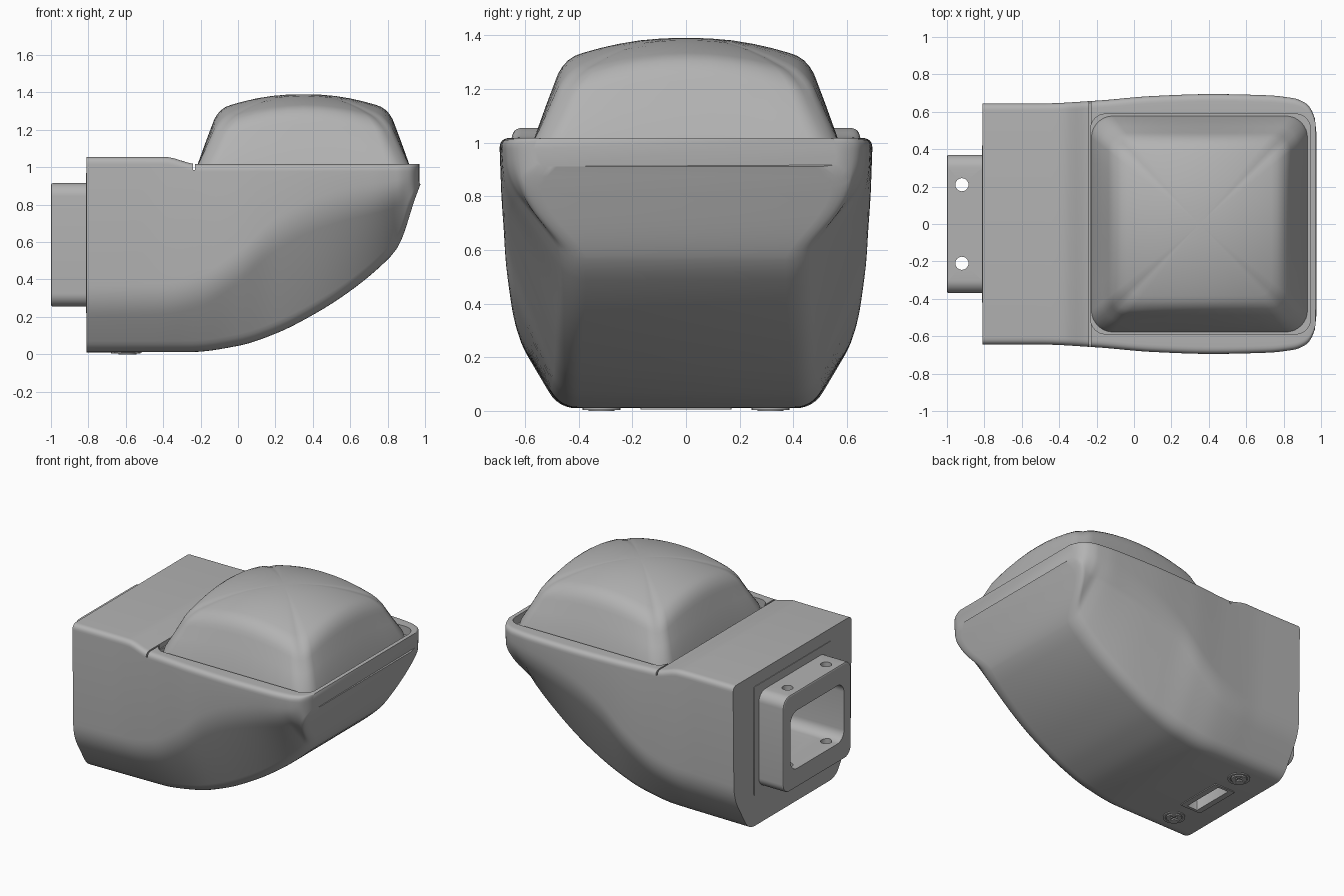
import bpy, bmesh, math
from mathutils import Vector, Matrix

cube = bpy.data.objects.get("Cube")
if cube:
    bpy.data.objects.remove(cube, do_unlink=True)

grey = bpy.data.materials.new("satin_grey")
grey.use_nodes = True
grey.diffuse_color = (0.45, 0.45, 0.45, 1)
grey.node_tree.nodes["Principled BSDF"].inputs["Base Color"].default_value = grey.diffuse_color


def curve(keys, x):
    """Monotone cubic through (x, value) keys."""
    d = [(b[1] - a[1]) / (b[0] - a[0]) for a, b in zip(keys, keys[1:])]
    m = [d[0]] + [2 * a * b / (a + b) if a * b > 0 else 0 for a, b in zip(d, d[1:])] + [d[-1]]
    if x <= keys[0][0]:
        return keys[0][1]
    for i, (a, b) in enumerate(zip(keys, keys[1:])):
        if x <= b[0]:
            h = b[0] - a[0]
            t = (x - a[0]) / h
            return (a[1] * (1 + 2 * t) * (1 - t) ** 2 + h * m[i] * t * (1 - t) ** 2
                    + b[1] * t * t * (3 - 2 * t) + h * m[i + 1] * t * t * (t - 1))
    return keys[-1][1]


def fillet(prev, corner, nxt, r, n=6):
    """Points of a soft corner."""
    p, c, q = Vector(prev), Vector(corner), Vector(nxt)
    a = c + (p - c).normalized() * min(r, (p - c).length * 0.45)
    b = c + (q - c).normalized() * min(r, (q - c).length * 0.45)
    return [a * (1 - t) ** 2 + c * 2 * t * (1 - t) + b * t * t for t in (i / n for i in range(n + 1))]


def round_rect(w, h, r, n=8):
    """Centred rounded rectangle, half sizes w and h."""
    pts = []
    for k, (sx, sy) in enumerate(((1, 1), (-1, 1), (-1, -1), (1, -1))):
        for i in range(n + 1):
            a = (k + i / n) * math.pi / 2
            pts.append((sx * (w - r) + r * math.cos(a), sy * (h - r) + r * math.sin(a)))
    return pts


def loft(name, rings, angle=35):
    """Closed solid through rings of equal point count."""
    bm = bmesh.new()
    rows = [[bm.verts.new(p) for p in ring] for ring in rings]
    n = len(rows[0])
    for a, b in zip(rows, rows[1:]):
        for i in range(n):
            bm.faces.new((a[i], a[(i + 1) % n], b[(i + 1) % n], b[i]))
    bm.faces.new(rows[0])
    bm.faces.new(rows[-1])
    bmesh.ops.recalc_face_normals(bm, faces=bm.faces)
    me = bpy.data.meshes.new(name)
    bm.to_mesh(me)
    bm.free()
    me.materials.append(grey)
    ob = bpy.data.objects.new(name, me)
    bpy.context.collection.objects.link(ob)
    smooth(ob, angle)
    return ob


def activate(ob):
    bpy.ops.object.select_all(action='DESELECT')
    ob.select_set(True)
    bpy.context.view_layer.objects.active = ob


def smooth(ob, angle):
    activate(ob)
    bpy.ops.object.shade_smooth_by_angle(angle=math.radians(angle))


def prism(name, outline, axis, centre, lo, hi):
    """Extrude an outline along x or z."""
    u, v = centre
    place = (lambda a, b, t: (t, u + a, v + b)) if axis == 'x' else (lambda a, b, t: (u + a, v + b, t))
    return loft(name, [[place(a, b, t) for a, b in outline] for t in (lo, hi)])


def disc(r, n=32):
    return [(r * math.cos(2 * math.pi * i / n), r * math.sin(2 * math.pi * i / n)) for i in range(n)]


def cut(ob, cutters, angle=35):
    """Subtract the cutters, then remove them."""
    for c in cutters:
        mod = ob.modifiers.new("cut", 'BOOLEAN')
        mod.object, mod.operation, mod.solver = c, 'DIFFERENCE', 'EXACT'
        activate(ob)
        bpy.ops.object.modifier_apply(modifier=mod.name)
        bpy.data.objects.remove(c, do_unlink=True)
    smooth(ob, angle)


# Body: cross-sections swept from the flat rear to the bowed nose
BACK = -0.81
top_z = [(-0.81, 1.055), (-0.39, 1.055), (-0.22, 1.017), (1, 1.017)]
half_width = [(-0.81, .645), (-0.5, .645), (-0.2, .66), (0.1, .685), (0.42, .696), (0.75, .69),
              (0.9, .675), (0.96, .65), (0.985, .62), (1, .57)]
crease_z = [(-0.81, .28), (-0.4, .29), (-0.2, .335), (0, .46), (0.2, .635), (0.4, .74),
            (0.6, .80), (0.9, .86), (1, .93)]
belly_z = [(-0.81, .01), (-0.25, .012), (0, .045), (0.2, .11), (0.4, .21), (0.6, .335),
           (0.8, .495), (0.86, .56), (0.98, .84), (1, .91)]
belly_w = [(-0.81, .475), (0.4, .46), (0.86, .44), (0.98, .61), (1, .55)]


def section(x):
    w, zt, zc = curve(half_width, x), curve(top_z, x), curve(crease_z, x)
    zb, wb = curve(belly_z, x), curve(belly_w, x)
    path = [(0, zt), (w, zt), (w - 0.01, zc), (wb, zb), (0, zb)]
    half = []
    for i, r in ((1, 0.04), (2, 0.09), (3, 0.07)):
        half += fillet(path[i - 1], path[i], path[i + 1], r)
    bow = 0.04 * min(1, max(0, (x - 0.3) / 0.55)) ** 2
    full = [(y, z) for y, z in half] + [(-y, z) for y, z in reversed(half)]
    return [(x - bow * (y / 0.62) ** 2, y, z) for y, z in full]


stations = [BACK + (0.86 - BACK) * i / 50 for i in range(51)] + [0.86 + 0.14 * i / 14 for i in range(1, 15)]
body = loft("body", [section(x) for x in stations])
cut(body, [
    prism("tray_cut", round_rect(.588, .588, .08), 'z', (.356, 0), .96, 1.3),
    prism("seam_cut", round_rect(.005, .8, .001, 1), 'z', (-.235, 0), .985, 1.3),
    prism("rear_cut", round_rect(.29, .2, .07), 'x', (0, .585), -1.1, -.35),
    prism("slot_cut", round_rect(.04, .15, .005, 2), 'z', (-.6, 0), -.1, .1),
])

# Domed cushion in the tray
profile = [(.582, .94), (.566, 1.015), (.521, 1.14), (.487, 1.23), (.476, 1.258), (.46, 1.284), (.44, 1.306),
           (.415, 1.323), (.385, 1.334), (.32, 1.352), (.25, 1.368), (.17, 1.381), (.09, 1.388), (.02, 1.39)]


def dome_ring(h, z):
    lift = min(1, max(0, (z - 1.0) / 0.3))
    return [(.35 + a, b, z - 0.4 * lift * min(abs(a), abs(b)) ** 2)
            for a, b in round_rect(h, h, h * 0.2)]


def densify(outline, n=8):
    """Split the straight sides so the crown can curve."""
    out = []
    for p, q in zip(outline, outline[1:] + outline[:1]):
        far = (Vector(q) - Vector(p)).length > 0.5 * max(abs(v) for v in p)
        k = n if far else 1
        out += [tuple(Vector(p).lerp(Vector(q), i / k)) for i in range(k)]
    return out


plain_rect = round_rect
round_rect = lambda w, h, r, n=8: densify(plain_rect(w, h, r, n))
loft("dome", [dome_ring(h, z) for h, z in profile], 50)
round_rect = plain_rect

# Rear mounting plate and hollow connector with pin holes
plate = prism("rear_plate", round_rect(.42, .375, .01, 2), 'x', (0, .595), BACK - .004, BACK + .01)
cut(plate, [prism("plate_cut", round_rect(.29, .2, .07), 'x', (0, .585), -1.1, -.5)])
connector = prism("connector", round_rect(.37, .33, .07), 'x', (0, .585), -1, BACK + .01)
bevel = connector.modifiers.new("soft_edge", 'BEVEL')
bevel.width, bevel.segments, bevel.angle_limit = .01, 2, math.radians(60)
activate(connector)
bpy.ops.object.modifier_apply(modifier=bevel.name)
cut(connector, [prism("opening_cut", round_rect(.29, .2, .07), 'x', (0, .585), -1.1, -.5)]
    + [prism("pin_cut", disc(.035), 'z', (-.92, s * .21), .1, 1.1) for s in (1, -1)])

# Underside: slotted plate and two cross-head screws
base = prism("slot_plate", round_rect(.08, .17, .01, 2), 'z', (-.6, 0), .005, .02)
cut(base, [prism("slot_cut", round_rect(.04, .15, .005, 2), 'z', (-.6, 0), -.1, .1)])
for side, s in (("left", 1), ("right", -1)):
    spot = (-.59, s * .315)
    washer = prism(side + "_screw_washer", disc(.07), 'z', spot, .004, .03)
    cut(washer, [prism("washer_cut", disc(.055), 'z', spot, -.1, .02)])
    screw = prism(side + "_screw_head", disc(.048), 'z', spot, 0, .03)
    cut(screw, [prism("cross_cut", round_rect(a, b, .002, 2), 'z', spot, -.1, .014)
                for a, b in ((.028, .007), (.007, .028))])
